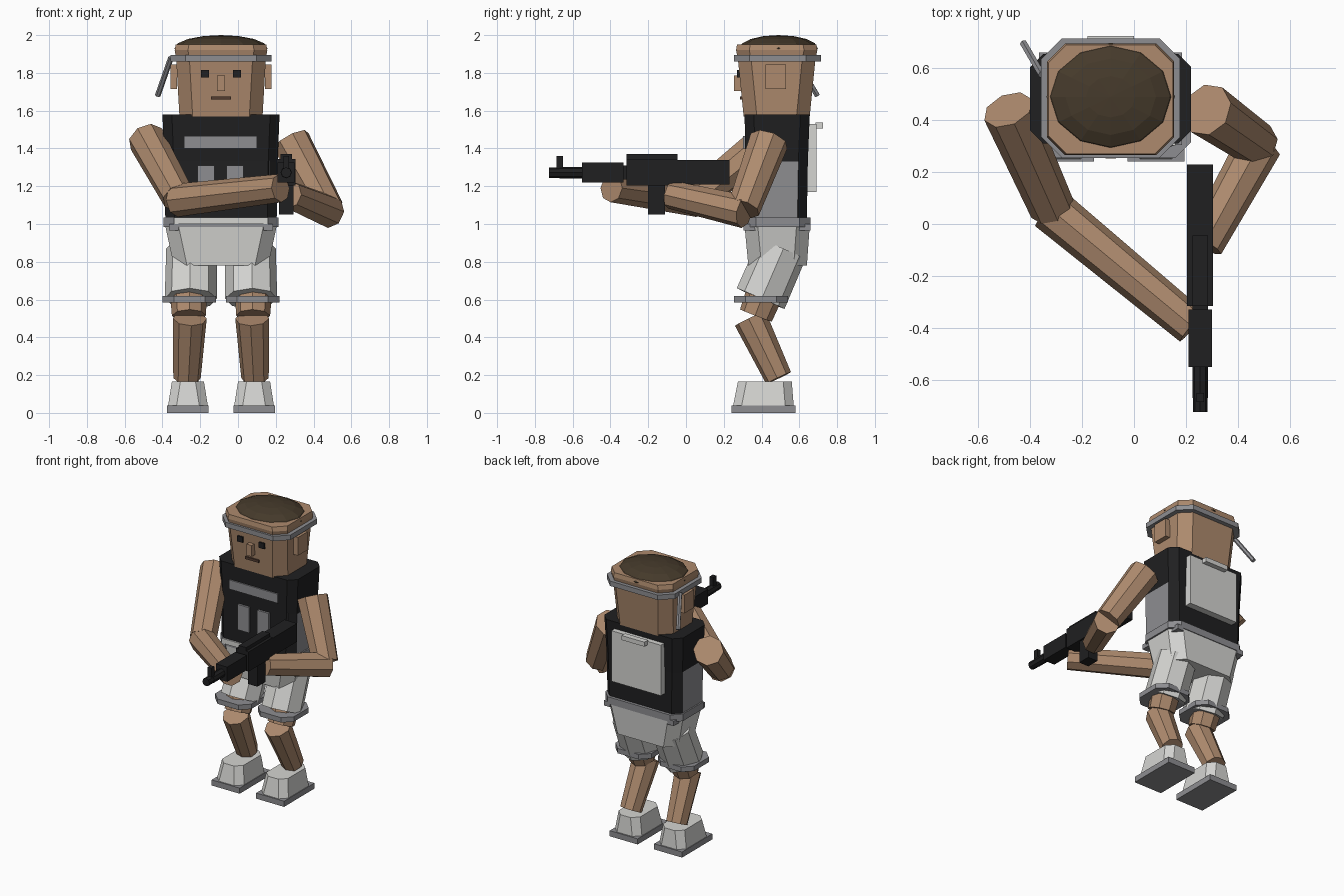
import bpy, bmesh
from mathutils import Vector

if "Cube" in bpy.data.objects:
    bpy.data.objects.remove(bpy.data.objects["Cube"])


def material(name, r, g, b):
    m = bpy.data.materials.new(name)
    m.use_nodes = True
    m.diffuse_color = (r, g, b, 1)
    node = next(n for n in m.node_tree.nodes if n.type == 'BSDF_PRINCIPLED')
    node.inputs["Base Color"].default_value = (r, g, b, 1)
    return m


SKIN = material("tan skin", .42, .255, .155)
HAIR = material("dark brown hair", .06, .042, .024)
LIGHT = material("light grey cloth", .66, .66, .64)
GREY = material("mid grey cloth", .27, .27, .285)
BLACK = material("black", .014, .014, .015)
MOUTH = material("brown lips", .085, .045, .03)
MID = -.09  # centre line of the body


def finish(bm, name, *mats):
    bmesh.ops.recalc_face_normals(bm, faces=bm.faces)
    me = bpy.data.meshes.new(name)
    bm.to_mesh(me)
    bm.free()
    for m in mats:
        me.materials.append(m)
    ob = bpy.data.objects.new(name, me)
    bpy.context.collection.objects.link(ob)
    return ob


def loft(name, mat, cut, *rings, cx=MID):
    """Eight-sided block; each ring is z, half width, front y, back y."""
    bm = bmesh.new()
    loops = []
    for z, w, y0, y1 in rings:
        pts = [(-w + cut, y0), (w - cut, y0), (w, y0 + cut), (w, y1 - cut),
               (w - cut, y1), (-w + cut, y1), (-w, y1 - cut), (-w, y0 + cut)]
        loops.append([bm.verts.new((cx + x, y, z)) for x, y in pts])
    bm.faces.new(loops[0])
    bm.faces.new(loops[-1])
    for a, b in zip(loops, loops[1:]):
        for i in range(8):
            j = (i + 1) % 8
            bm.faces.new((a[i], a[j], b[j], b[i]))
    return finish(bm, name, mat)


def box(name, mat, x0, x1, y0, y1, z0, z1):
    bm = bmesh.new()
    bmesh.ops.create_cube(bm, size=1)
    for v in bm.verts:
        v.co = (x1 if v.co.x > 0 else x0, y1 if v.co.y > 0 else y0,
                z1 if v.co.z > 0 else z0)
    return finish(bm, name, mat)


def limb(name, mat, a, b, ra, rb, sides=8):
    """Tapered tube from point a to point b."""
    a, b = Vector(a), Vector(b)
    bm = bmesh.new()
    bmesh.ops.create_cone(bm, cap_ends=True, segments=sides, radius1=ra,
                          radius2=rb, depth=(b - a).length)
    ob = finish(bm, name, mat)
    turn = (b - a).to_track_quat('Z', 'Y').to_matrix().to_4x4()
    turn.translation = (a + b) / 2
    ob.data.transform(turn)
    return ob


# Legs, shorts and shoes
for side, s in (("right", -1), ("left", 1)):
    x = MID + s * .175
    box(side + "_sole", GREY, x - .11, x + .11, .24, .58, 0, .04)
    loft(side + "_shoe", LIGHT, .045, (.04, .105, .25, .57),
         (.165, .085, .275, .56), cx=x)
    limb(side + "_shin", SKIN, (x + s * .005, .49, .185),
         (x - s * .01, .34, .5), .073, .09)
    limb(side + "_thigh", SKIN, (x - s * .005, .37, .515),
         (x, .48, .8), .09, .11)
    limb(side + "_shorts_leg", LIGHT, (x - s * .015, .395, .605),
         (x - s * .02, .51, .87), .138, .135)
    loft(side + "_shorts_hem", GREY, .06, (.585, .142, .255, .54),
         (.62, .142, .255, .54), cx=MID + s * .168)

# Hips and belt
loft("hips", LIGHT, .07, (.78, .25, .33, .64), (.99, .295, .31, .655))
loft("belt", GREY, .06, (.985, .305, .31, .66), (1.035, .305, .31, .66))
box("shirt_hem", LIGHT, -.34, .16, .302, .31, 1.0, 1.035)
for s in (-1, 1):
    box("belt_loop", GREY, MID + s * .25 - .025, MID + s * .25 + .025,
        .305, .66, .965, 1.0)

# Torso: black vest, open to the grey shirt at the lower sides
torso = loft("vest", BLACK, .05, (1.035, .295, .315, .64),
             (1.33, .3, .315, .645), (1.58, .31, .31, .655))
torso.data.materials.append(GREY)
for f in torso.data.polygons:
    if abs(f.normal.x) > .9 and f.center.z < 1.33:
        f.material_index = 1
box("chest_strip", GREY, -.285, .1, .303, .32, 1.4, 1.465)
for x in (-.215, -.06):
    box("chest_pouch", GREY, x, x + .09, .3, .32, 1.13, 1.31)
for x in (-.35, .145):
    box("vest_strap", GREY, x, x + .022, .32, .345, 1.25, 1.55)

# Backpack
box("backpack", LIGHT, -.285, .105, .64, .69, 1.17, 1.53)
box("backpack_handle", LIGHT, -.18, 0, .685, .725, 1.505, 1.537)

# Head, band and hair
loft("head", SKIN, .07, (1.57, .22, .305, .655), (1.87, .237, .275, .685),
     (1.92, .245, .265, .695), (1.95, .24, .27, .69))
loft("head_band", GREY, .08, (1.86, .268, .255, .715),
     (1.895, .268, .255, .715))
limb("band_tail", GREY, (-.355, .575, 1.88), (-.425, .695, 1.68), .015, .015, 6)
bm = bmesh.new()
bmesh.ops.create_uvsphere(bm, u_segments=12, v_segments=8, radius=1)
for v in bm.verts:
    v.co = (MID + v.co.x * .247, .49 + v.co.y * .208, 1.93 + v.co.z * .07)
finish(bm, "hair", HAIR)

# Face
for s in (-1, 1):
    ear, eye = MID + s * .25, MID + s * .085
    box("ear", SKIN, ear - .018, ear + .018, .42, .53, 1.715, 1.845)
    box("eye", BLACK, eye - .021, eye + .021, .27, .3, 1.775, 1.815)
box("nose", SKIN, -.11, -.07, .253, .3, 1.705, 1.785)
box("mouth", MOUTH, -.143, -.037, .285, .31, 1.658, 1.676)

# Arms
limb("right_upper_arm", SKIN, (-.485, .44, 1.45), (-.315, .06, 1.14), .1, .088)
limb("right_forearm", SKIN, (-.325, .06, 1.125), (.225, -.395, 1.19), .088, .075)
limb("left_upper_arm", SKIN, (.28, .44, 1.44), (.475, .305, 1.08), .105, .088)
limb("left_forearm", SKIN, (.485, .31, 1.065), (.27, -.08, 1.155), .088, .075)

# Rifle: half width, front y, back y, bottom, top
for name, w, y0, y1, z0, z1 in (
        ("receiver", .05, -.315, -.045, 1.205, 1.345),
        ("top_cover", .03, -.315, -.045, 1.345, 1.37),
        ("stock", .05, -.045, .23, 1.21, 1.34),
        ("handguard", .045, -.55, -.33, 1.22, 1.325),
        ("handguard_joint", .03, -.33, -.315, 1.235, 1.31),
        ("magazine", .038, -.2, -.11, 1.05, 1.21),
        ("trigger", .015, -.06, -.02, 1.16, 1.21),
        ("front_sight", .014, -.685, -.65, 1.29, 1.36)):
    box("rifle_" + name, BLACK, .255 - w, .255 + w, y0, y1, z0, z1)
limb("rifle_barrel", BLACK, (.255, -.54, 1.272), (.255, -.67, 1.272), .03, .03)
limb("rifle_muzzle", BLACK, (.255, -.6, 1.272), (.255, -.725, 1.272), .028, .028)
